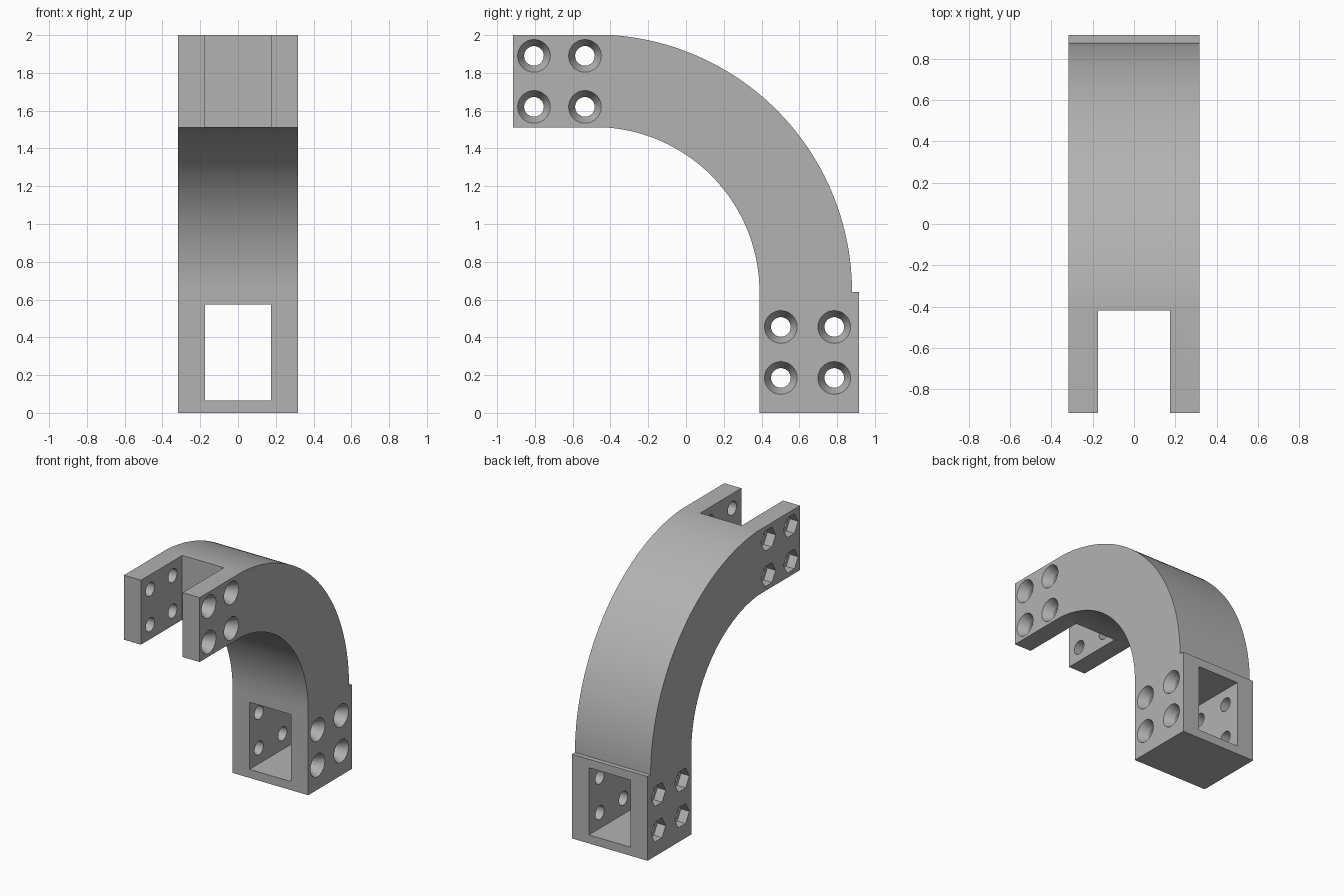
import bpy, bmesh, math
from mathutils import Matrix

if "Cube" in bpy.data.objects:
    bpy.data.objects.remove(bpy.data.objects["Cube"], do_unlink=True)

HALF_W, SLOT = 0.318, 0.175          # half width of the body and of its openings
FRONT, BACK, TOP = -0.915, 0.915, 2.0
CY, CZ = -0.484, 0.64                # centre of the bend
R_OUT, R_IN = 1.363, 0.873

grey = bpy.data.materials.new("plain_grey")
grey.use_nodes = True
grey.diffuse_color = (0.45, 0.45, 0.45, 1)
grey.node_tree.nodes["Principled BSDF"].inputs["Base Color"].default_value = grey.diffuse_color


def make_object(name, bm):
    bmesh.ops.recalc_face_normals(bm, faces=bm.faces)
    mesh = bpy.data.meshes.new(name)
    bm.to_mesh(mesh)
    bm.free()
    mesh.materials.append(grey)
    obj = bpy.data.objects.new(name, mesh)
    bpy.context.collection.objects.link(obj)
    return obj


def arc(radius, y_start, steps=48):
    """Points of the bend from the arm down to the base."""
    a0 = math.acos((y_start - CY) / radius)
    angles = [a0 * (1 - i / steps) for i in range(steps + 1)]
    return [(CY + radius * math.cos(a), CZ + radius * math.sin(a)) for a in angles]


def add_cone(bm, x0, x1, r0, r1, y, z, sides, turn=0):
    """Round or six-sided cutter lying along x, from x0 (r0) to x1 (r1)."""
    place = (Matrix.Translation(((x0 + x1) / 2, y, z)) @ Matrix.Rotation(math.pi / 2, 4, 'Y')
             @ Matrix.Rotation(turn, 4, 'Z'))
    bmesh.ops.create_cone(bm, cap_ends=True, segments=sides, radius1=r0, radius2=r1,
                          depth=x1 - x0, matrix=place)


def add_box(bm, x, y0, y1, z0, z1):
    place = (Matrix.Translation((0, (y0 + y1) / 2, (z0 + z1) / 2))
             @ Matrix.Diagonal((2 * x, y1 - y0, z1 - z0, 1)))
    bmesh.ops.create_cube(bm, size=1, matrix=place)


def cut(target, name, bm):
    cutter = make_object(name, bm)
    cutter.hide_render = True
    mod = target.modifiers.new(name, 'BOOLEAN')
    mod.operation, mod.solver, mod.object = 'DIFFERENCE', 'EXACT', cutter
    bpy.context.view_layer.objects.active = target
    bpy.ops.object.modifier_apply(modifier=name)
    bpy.data.objects.remove(cutter, do_unlink=True)


# Body: side profile with arm, bend and stepped base, extruded across x
profile = [(FRONT, TOP)] + arc(R_OUT, -0.39)
profile += [(BACK, CZ), (BACK, 0), (CY + R_IN, 0)]
profile += arc(R_IN, -0.415)[::-1] + [(FRONT, 1.51)]
bm = bmesh.new()
side = bm.faces.new([bm.verts.new((-HALF_W, y, z)) for y, z in profile])
grown = bmesh.ops.extrude_face_region(bm, geom=[side])
bmesh.ops.translate(bm, vec=(2 * HALF_W, 0, 0),
                    verts=[v for v in grown["geom"] if isinstance(v, bmesh.types.BMVert)])
body = make_object("curved_bracket", bm)

# Fork slot in the arm and window through the base
bm = bmesh.new()
add_box(bm, SLOT, FRONT - 0.1, -0.42, 1.3, 2.2)
add_box(bm, SLOT, 0.2, BACK + 0.1, 0.065, 0.575)
cut(body, "openings", bm)

# Bolt holes, countersinks on the left and nut pockets on the right
centres = [(y, z) for y in (-0.805, -0.535) for z in (1.89, 1.62)]
centres += [(y, z) for y in (0.502, 0.785) for z in (0.455, 0.185)]
holes, sinks, nuts = bmesh.new(), bmesh.new(), bmesh.new()
for y, z in centres:
    add_cone(holes, -0.5, 0.5, 0.052, 0.052, y, z, 32)
    add_cone(sinks, HALF_W - 0.085, HALF_W + 0.017, 0.045, 0.095, y, z, 32)
    add_cone(nuts, -0.4, -HALF_W + 0.07, 0.087, 0.087, y, z, 6)
cut(body, "bolt_holes", holes)
cut(body, "countersinks", sinks)
cut(body, "nut_pockets", nuts)

# Smooth bend and bores, crisp corners
bpy.ops.object.select_all(action='DESELECT')
body.select_set(True)
bpy.context.view_layer.objects.active = body
bpy.ops.object.shade_smooth_by_angle(angle=math.radians(25))
